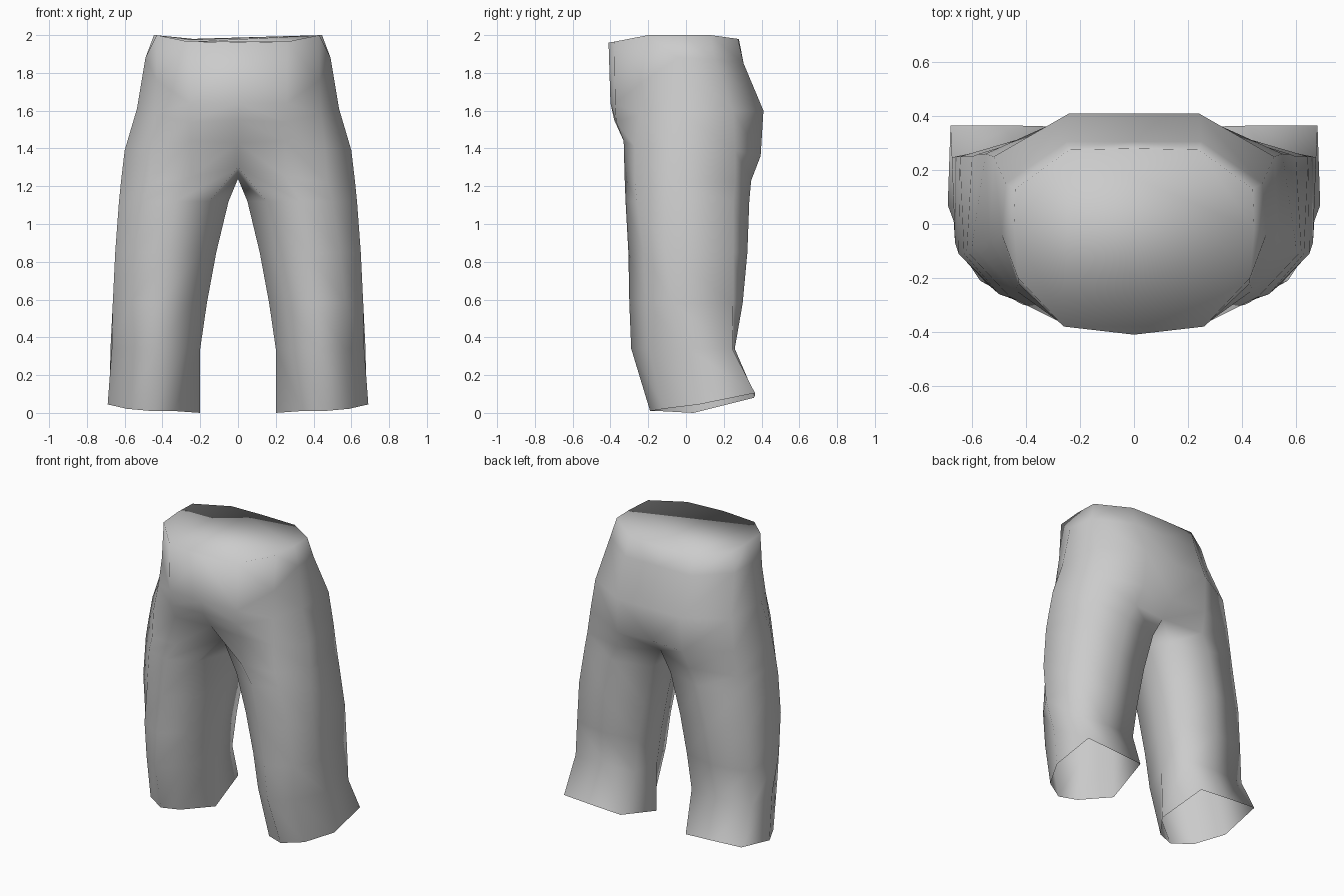
import bpy, bmesh

cloth = bpy.data.materials.new("grey_cloth")
cloth.diffuse_color = (0.6, 0.6, 0.6, 1)

# Half rings of the hips, running from centre front round the side to centre back
waist = [(0, -.41, 1.96), (.26, -.38, 1.965), (.43, -.20, 2), (.445, -.02, 2),
         (.44, .13, 2), (.24, .275, 1.98), (0, .28, 1.98)]
belly = [(0, -.40, 1.64), (.26, -.375, 1.64), (.43, -.22, 1.76), (.49, -.04, 1.88),
         (.475, .15, 1.87), (.25, .305, 1.85), (0, .305, 1.85)]
seat = [(0, -.38, 1.55), (.26, -.37, 1.54), (.44, -.245, 1.58), (.535, -.06, 1.61),
        (.52, .25, 1.60), (.24, .41, 1.60), (0, .41, 1.60)]
thigh = [(0, -.295, 1.43), (.25, -.33, 1.44), (.46, -.27, 1.41), (.60, -.08, 1.39),
         (.55, .26, 1.39), (.25, .395, 1.36), (0, .375, 1.36)]
groin = [(0, -.17, 1.30), (.25, -.325, 1.25), (.47, -.27, 1.22), (.62, -.10, 1.22),
         (.575, .26, 1.22), (.27, .345, 1.23), (0, .28, 1.26), (0, .05, 1.24)]

# Leg rings, with the inner side as the last point
legs = [
    (1.12, [(.15, -.23), (.33, -.32), (.50, -.26), (.63, -.11), (.60, .25), (.33, .335), (.07, .27), (.05, .03)]),
    (.85, [(.20, -.20), (.37, -.305), (.54, -.225), (.65, -.11), (.645, .25), (.39, .325), (.14, .265), (.115, .03)]),
    (.58, [(.25, -.19), (.41, -.30), (.57, -.21), (.663, -.07), (.66, .25), (.42, .30), (.19, .26), (.165, .03)]),
    (.34, [(.28, -.18), (.43, -.29), (.565, -.195), (.668, .01), (.675, .245), (.44, .258), (.215, .245), (.20, .03)]),
]
hem = [(.34, -.145, .01), (.46, -.19, .01), (.59, -.115, .022), (.69, .07, .045),
       (.68, .365, .105), (.45, .365, .092), (.25, .36, .08), (.20, .04, 0)]

rings = [waist, belly, seat, thigh, groin]
rings += [[(x, y, z) for x, y in pts] for z, pts in legs] + [hem]

bm = bmesh.new()
loops = [[bm.verts.new(p) for p in ring] for ring in rings]
for a, b in zip(loops, loops[1:]):
    n = len(a)
    # hips are open strips along the centre line, legs are closed tubes
    for i in range(n if n == 8 else n - 1):
        j = (i + 1) % n
        bm.faces.new((a[i], b[i], b[j], a[j]))

# Mirror the half and weld the centre seam
geom = bm.verts[:] + bm.edges[:] + bm.faces[:]
bmesh.ops.mirror(bm, geom=geom, axis='X', merge_dist=0.0005)
bmesh.ops.remove_doubles(bm, verts=bm.verts[:], dist=0.0005)

# Closed waist; the hems stay open
top = [e for e in bm.edges if e.is_boundary and all(v.co.z > 1.9 for v in e.verts)]
bmesh.ops.contextual_create(bm, geom=top)
bmesh.ops.recalc_face_normals(bm, faces=bm.faces[:])
for f in bm.faces:
    f.smooth = True

mesh = bpy.data.meshes.new("trousers")
bm.to_mesh(mesh)
bm.free()
mesh.materials.append(cloth)
trousers = bpy.data.objects.new("trousers", mesh)
bpy.context.collection.objects.link(trousers)
